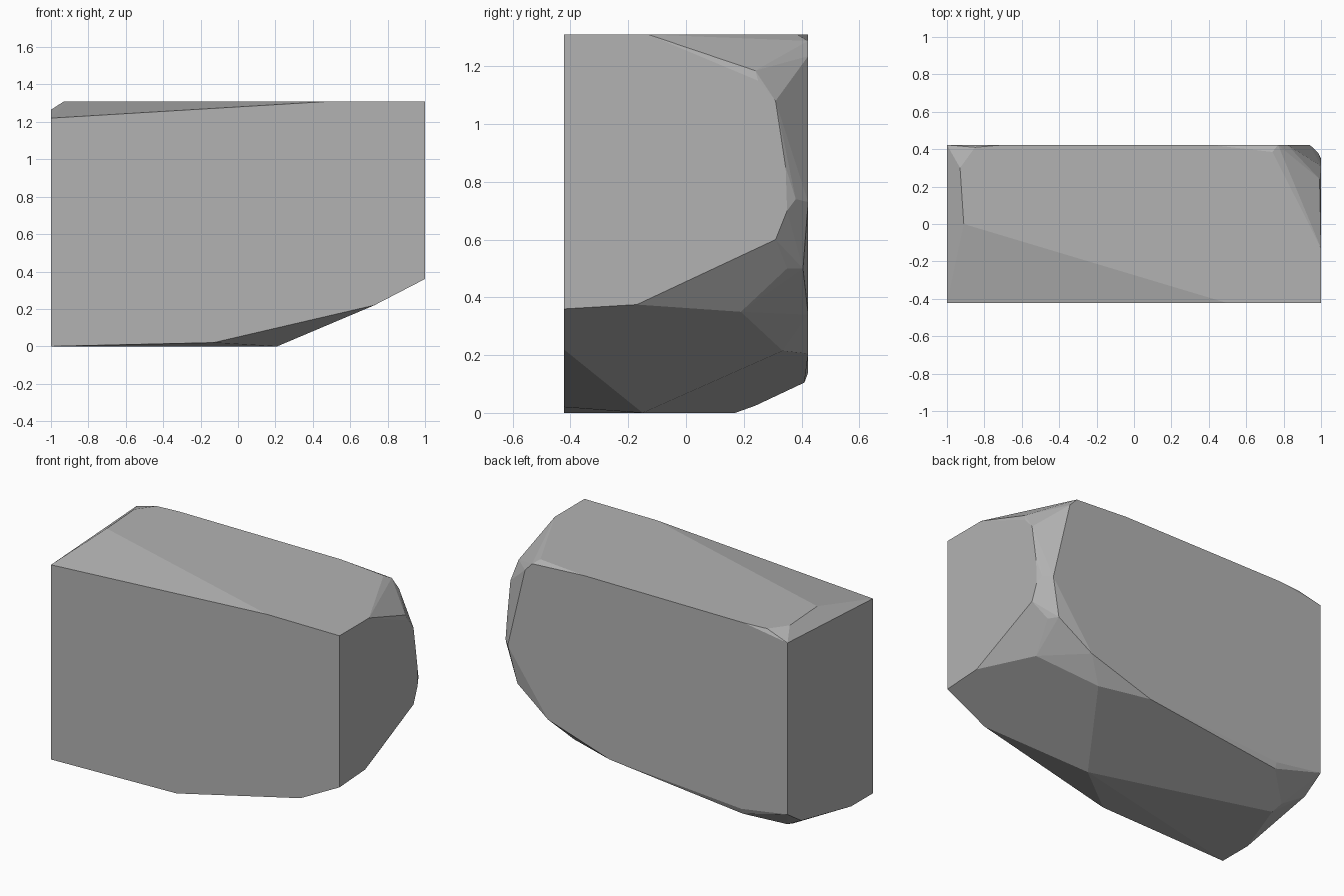
import bpy
import bmesh
import math

if "Cube" in bpy.data.objects:
    bpy.data.objects.remove(bpy.data.objects["Cube"], do_unlink=True)

# Extents of the rough block
HALF_LENGTH, HALF_DEPTH, HEIGHT = 1.0, 0.423, 1.31


def make_material(name, colour):
    material = bpy.data.materials.new(name)
    material.use_nodes = True
    material.diffuse_color = colour
    shader = material.node_tree.nodes["Principled BSDF"]
    shader.inputs["Base Color"].default_value = colour
    shader.inputs["Roughness"].default_value = 0.9
    return material


# Outline helpers: each places a two-dimensional outline on one side of the block
def on_front(outline):
    return [(x, -HALF_DEPTH, z) for x, z in outline]


def on_back(outline):
    return [(x, HALF_DEPTH, z) for x, z in outline]


def on_end(side, outline):
    return [(side * HALF_LENGTH, y, z) for y, z in outline]


def on_level(height, outline):
    return [(x, y, height) for x, y in outline]


# Broad front face
corners = on_front([(-1, 0), (-.13, .02), (.73, .22), (1, .36),
                    (1, HEIGHT), (.5, HEIGHT), (-1, 1.22)])

# Broad back face
corners += on_back([(-1, 1.265), (-.7, HEIGHT), (.41, HEIGHT), (.77, 1.288),
                    (.82, 1.235), (.94, .73), (.66, .34), (.235, .205),
                    (-.68, .14), (-1, .19)])

# Worn left end and nearly square right end
corners += on_end(1, [(-.17, .375), (.31, .6), (.35, .7), (.345, .85),
                      (.31, 1.08), (.25, 1.15), (-.13, HEIGHT)])
corners += on_end(-1, [(-.21, 0), (.287, .1)])

# Flat top and flat underside
corners += on_level(HEIGHT, [(-.91, 0), (-.93, .3), (-.85, .41),
                             (.95, -.03), (.74, .385)])
corners += on_level(0, [(.21, -.15), (-.86, .17)])

# Chipped corners between the main faces
corners += [(.87, .19, .35), (.92, .35, .5), (.885, .405, .5), (.54, .335, .215),
            (.985, .38, .74), (.992, .24, 1.185), (-.87, .24, .025),
            (-.68, .41, .105)]

# Wrap the corners in a convex faceted skin
bm = bmesh.new()
for corner in corners:
    bm.verts.new(corner)
hull = bmesh.ops.convex_hull(bm, input=bm.verts[:], use_existing_faces=False)
loose = [v for v in bm.verts if not v.link_faces]
bmesh.ops.delete(bm, geom=loose, context="VERTS")

# Merge almost coplanar triangles into clean flat facets
bmesh.ops.dissolve_limit(bm, angle_limit=math.radians(2.5),
                         verts=bm.verts[:], edges=bm.edges[:])
bmesh.ops.recalc_face_normals(bm, faces=bm.faces[:])
for face in bm.faces:
    face.smooth = False

mesh = bpy.data.meshes.new("rock_block")
bm.to_mesh(mesh)
bm.free()
mesh.materials.append(make_material("stone_grey", (.45, .45, .45, 1)))
rock = bpy.data.objects.new("rock_block", mesh)
bpy.context.collection.objects.link(rock)
